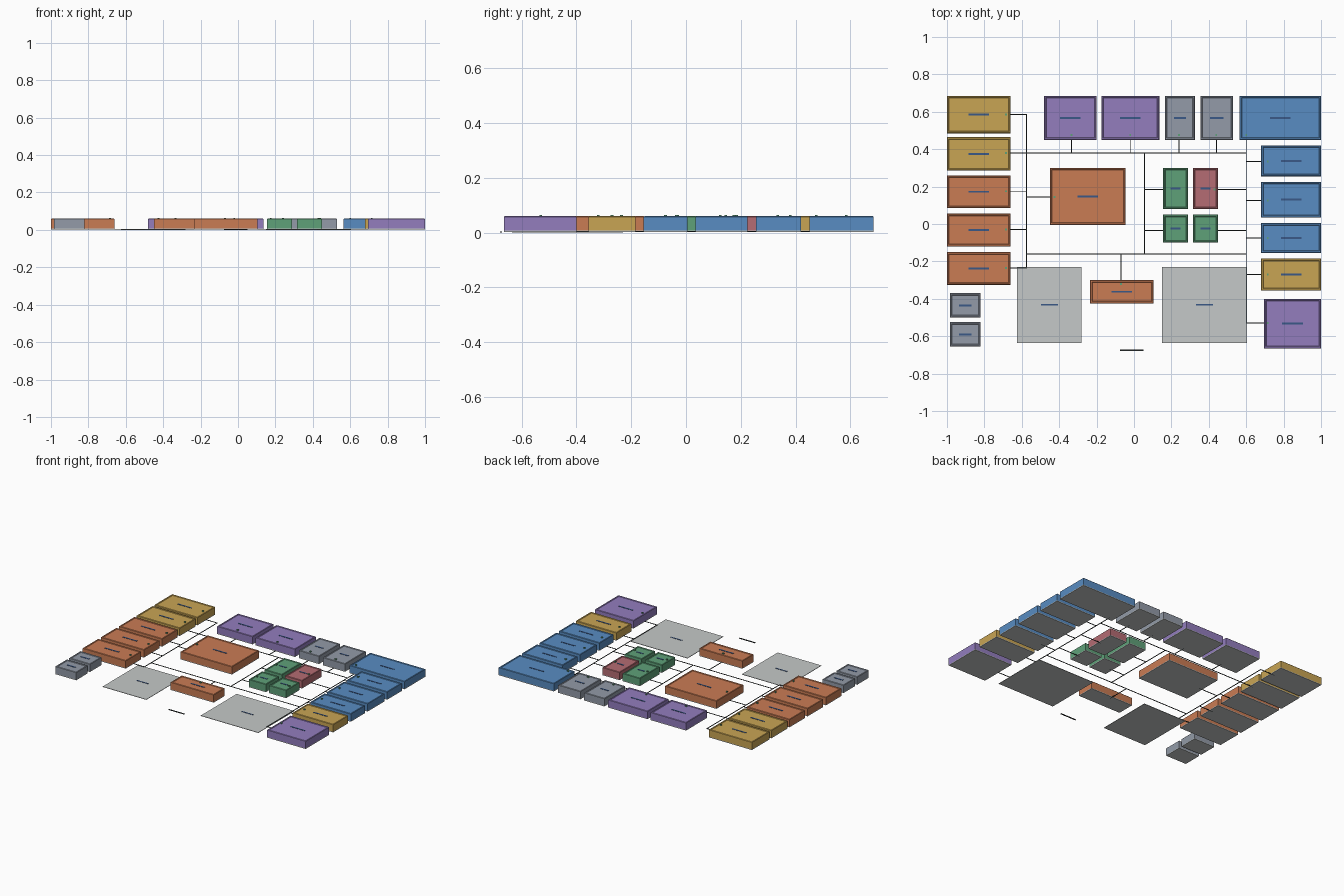
import bpy
import bmesh

if "Cube" in bpy.data.objects:
    bpy.data.objects.remove(bpy.data.objects["Cube"], do_unlink=True)


def make_material(name, rgb):
    """Turn an 8-bit display colour into a linear flat material."""
    linear = [((c / 255 + 0.055) / 1.055) ** 2.4 for c in rgb]
    material = bpy.data.materials.new(name)
    material.use_nodes = True
    material.diffuse_color = (*linear, 1)
    material.node_tree.nodes["Principled BSDF"].inputs["Base Color"].default_value = (*linear, 1)
    return material


OCHRE = make_material("ochre", (201, 165, 84))
ORANGE = make_material("burnt orange", (202, 124, 84))
PURPLE = make_material("soft purple", (147, 125, 190))
SLATE = make_material("slate grey", (147, 155, 168))
BLUE = make_material("mid blue", (88, 140, 194))
GREEN = make_material("leaf green", (95, 161, 121))
RED = make_material("dusty red", (181, 108, 115))
PALE = make_material("pale grey", (197, 201, 200))
DARK = make_material("dark line", (55, 62, 62))
NAVY = make_material("label blue", (58, 88, 135))

BASE_TOP = 0.008
ROOF = 0.06
RIM = 0.009
LINE = 0.005


def add_box(bm, x0, x1, y0, y1, z0, z1, slot=0):
    """Add a closed box to bm and return its faces."""
    verts = bmesh.ops.create_cube(bm, size=1)["verts"]
    for v in verts:
        v.co.x = x1 if v.co.x > 0 else x0
        v.co.y = y1 if v.co.y > 0 else y0
        v.co.z = z1 if v.co.z > 0 else z0
    faces = list({f for v in verts for f in v.link_faces})
    for f in faces:
        f.material_index = slot
    return faces


def finish(name, bm, *materials):
    mesh = bpy.data.meshes.new(name)
    bm.to_mesh(mesh)
    bm.free()
    for material in materials:
        mesh.materials.append(material)
    obj = bpy.data.objects.new(name, mesh)
    bpy.context.scene.collection.objects.link(obj)
    return obj


def building(name, colour, x0, x1, y0, y1):
    """Flat block on a base plate, with a shallow roof tray and a blank label strip."""
    bm = bmesh.new()
    walls = add_box(bm, x0, x1, y0, y1, BASE_TOP, ROOF)
    bm.normal_update()
    roof = max(walls, key=lambda f: f.normal.z)
    bmesh.ops.bevel(bm, geom=list(roof.edges), offset=0.003, segments=1, affect="EDGES")
    bm.normal_update()
    roof = max(bm.faces, key=lambda f: f.calc_center_median().z + f.normal.z)
    bmesh.ops.inset_region(bm, faces=[roof], thickness=RIM)
    bmesh.ops.inset_region(bm, faces=[roof], thickness=0.004, depth=-0.003)
    add_box(bm, x0, x1, y0, y1, 0.003, BASE_TOP, 1)
    cx, cy = (x0 + x1) / 2, (y0 + y1) / 2
    half = min(0.055, (x1 - x0) * 0.2)
    add_box(bm, cx - half, cx + half, cy - LINE, cy + LINE, ROOF - 0.004, ROOF - 0.001, 2)
    finish(name, bm, colour, PALE, NAVY)


def column(name, x0, x1, items):
    """Buildings that share their x range: (colour, top y, bottom y)."""
    for i, (colour, top, bottom) in enumerate(items, 1):
        building(f"{name}_{i}", colour, x0, x1, bottom, top)


def row(name, y0, y1, items):
    """Buildings that share their y range: (colour, left x, right x)."""
    for i, (colour, x0, x1) in enumerate(items, 1):
        building(f"{name}_{i}", colour, x0, x1, y0, y1)


# Outer ring of buildings
column("west_building", -1.0, -0.66, [
    (OCHRE, 0.685, 0.485), (OCHRE, 0.465, 0.285), (ORANGE, 0.26, 0.085),
    (ORANGE, 0.055, -0.12), (ORANGE, -0.15, -0.325)])
column("west_hut", -0.985, -0.82, [(SLATE, -0.37, -0.5), (SLATE, -0.525, -0.655)])
row("north_building", 0.45, 0.685, [
    (PURPLE, -0.48, -0.2), (PURPLE, -0.175, 0.135), (SLATE, 0.165, 0.325),
    (SLATE, 0.355, 0.53), (BLUE, 0.565, 1.0)])
column("east_building", 0.68, 1.0, [
    (BLUE, 0.42, 0.255), (BLUE, 0.225, 0.035), (BLUE, 0.005, -0.155),
    (OCHRE, -0.185, -0.355)])
building("southeast_building", PURPLE, 0.695, 1.0, -0.665, -0.4)

# Inner buildings
building("central_hall", ORANGE, -0.45, -0.045, -0.005, 0.3)
building("entrance_hall", ORANGE, -0.235, 0.105, -0.425, -0.3)
row("inner_building", 0.08, 0.3, [(GREEN, 0.155, 0.29), (RED, 0.315, 0.45)])
row("inner_hut", -0.1, 0.05, [(GREEN, 0.155, 0.29), (GREEN, 0.315, 0.45)])

# Open ground pads with blank label strips
for name, x0, x1 in (("west_pad", -0.625, -0.28), ("east_pad", 0.15, 0.605)):
    bm = bmesh.new()
    add_box(bm, x0, x1, -0.635, -0.23, 0, 0.003)
    cx = (x0 + x1) / 2
    add_box(bm, cx - 0.045, cx + 0.045, -0.435, -0.427, 0.003, 0.005, 1)
    finish(name, bm, PALE, NAVY)

# Main paths and branch paths, as thin strips
WEST, MID, EAST, NORTH, SOUTH = -0.575, 0.055, 0.6, 0.38, -0.16
paths = bmesh.new()
doors = bmesh.new()


def path(xa, ya, xb, yb):
    w = LINE / 2
    add_box(paths, min(xa, xb) - w, max(xa, xb) + w,
            min(ya, yb) - w, max(ya, yb) + w, 0.003, 0.006)


def branch(xa, ya, xb, yb):
    """Path ending in a small door marker on a roof."""
    path(xa, ya, xb, yb)
    add_box(doors, xb - LINE, xb + LINE, yb - LINE, yb + LINE, ROOF - 0.005, ROOF + 0.004)


path(WEST, NORTH, EAST, NORTH)
path(WEST, SOUTH, EAST, SOUTH)
path(WEST, 0.585, WEST, -0.235)
path(MID, NORTH, MID, SOUTH)
path(EAST, 0.45, EAST, -0.53)
for y in (0.585, NORTH, 0.175, -0.03, -0.235):
    branch(WEST, y, -0.685, y)
for x in (-0.335, -0.02, 0.24, 0.44, EAST):
    branch(x, NORTH, x, 0.475)
for y in (0.335, 0.125, -0.075, -0.27, -0.53):
    branch(EAST, y, 0.715, y)
for y in (0.185, -0.035):
    branch(MID, y, 0.175, y)
    branch(EAST, y, 0.43, y)
branch(WEST, 0.145, -0.425, 0.145)
branch(-0.07, SOUTH, -0.07, -0.32)
finish("paths", paths, DARK)
finish("door_markers", doors, GREEN)

# Short bar at the front edge
bar = bmesh.new()
add_box(bar, -0.075, 0.05, -0.679, -0.671, 0, 0.004)
finish("front_bar", bar, DARK)
